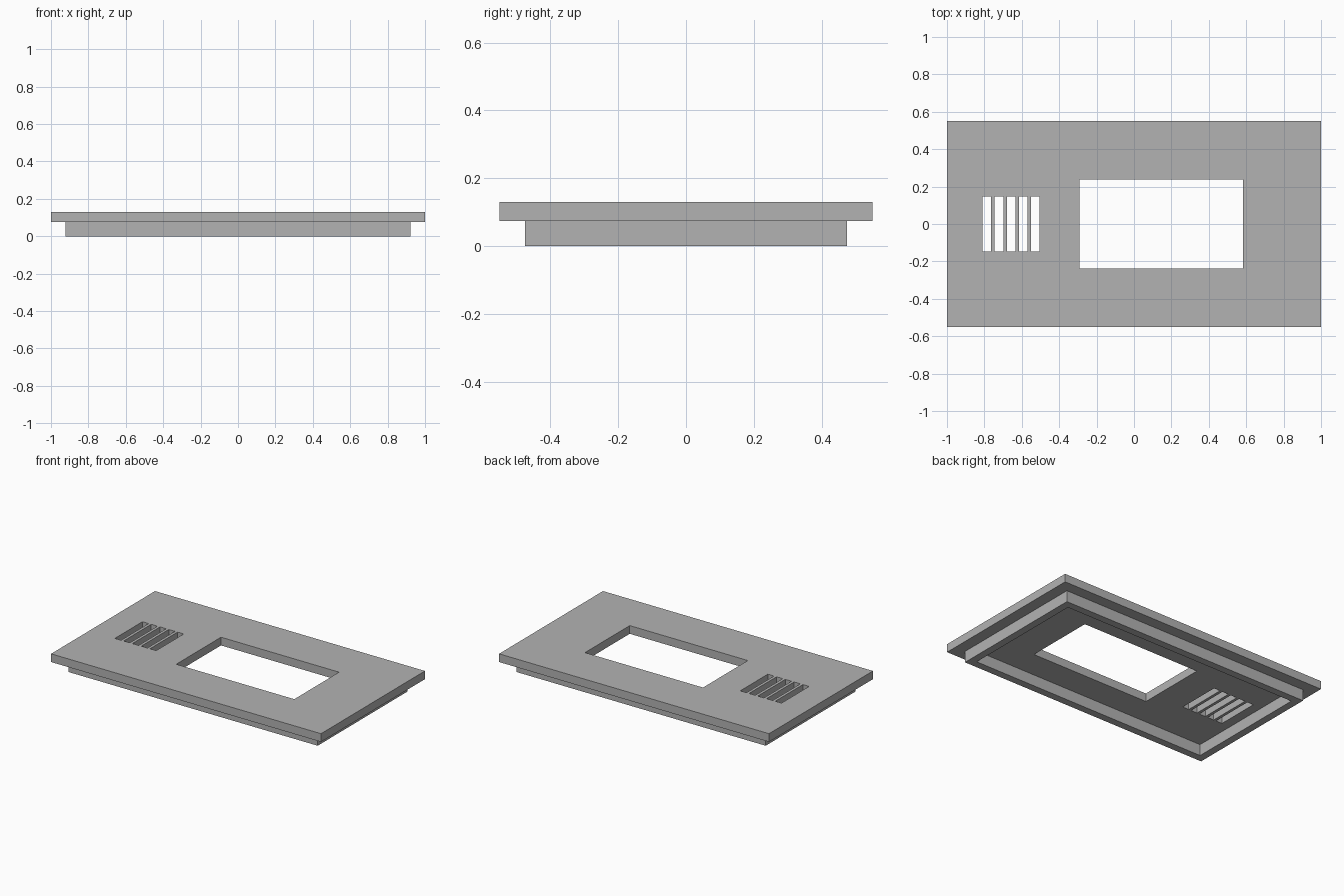
import bpy
import bmesh
from mathutils import Matrix, Vector

cube = bpy.data.objects.get("Cube")
if cube:
    bpy.data.objects.remove(cube, do_unlink=True)

grey = bpy.data.materials.new("plain_grey")
grey.use_nodes = True
colour = (0.45, 0.45, 0.45, 1)
grey.diffuse_color = colour
grey.node_tree.nodes["Principled BSDF"].inputs["Base Color"].default_value = colour


def boxes(name, bounds):
    """One object holding a box for each (low corner, high corner) pair."""
    bm = bmesh.new()
    for low, high in bounds:
        low, high = Vector(low), Vector(high)
        place = Matrix.Translation((low + high) / 2) @ Matrix.Diagonal((high - low).to_4d())
        bmesh.ops.create_cube(bm, size=1, matrix=place)
    mesh = bpy.data.meshes.new(name)
    bm.to_mesh(mesh)
    bm.free()
    mesh.materials.append(grey)
    obj = bpy.data.objects.new(name, mesh)
    bpy.context.collection.objects.link(obj)
    return obj


def combine(target, tool, operation):
    """Apply a boolean and discard the tool."""
    tool.hide_render = True
    mod = target.modifiers.new(tool.name, "BOOLEAN")
    mod.operation, mod.solver, mod.object = operation, "EXACT", tool
    bpy.context.view_layer.objects.active = target
    bpy.ops.object.modifier_apply(modifier=mod.name)
    bpy.data.objects.remove(tool, do_unlink=True)


TOP, STEP = 0.13, 0.075
LIP_X, LIP_Y, WALL = 0.923, 0.475, 0.05

# Cover plate with a smaller stepped block underneath
panel = boxes("cover_panel", [((-1, -0.55, STEP), (1, 0.55, TOP))])
lip = boxes("lip_block", [((-LIP_X, -LIP_Y, 0), (LIP_X, LIP_Y, STEP))])
combine(panel, lip, "UNION")

# Hollow the block so that only a rim remains
inner_x, inner_y = LIP_X - WALL, LIP_Y - WALL
cavity = boxes("cavity_cutter", [((-inner_x, -inner_y, -0.1), (inner_x, inner_y, STEP))])
combine(panel, cavity, "DIFFERENCE")

# Display window and five vent slots
openings = [((-0.292, -0.237, -0.1), (0.583, 0.237, 0.3))]
for i in range(5):
    x = -0.81 + 0.065 * i
    openings.append(((x, -0.146, -0.1), (x + 0.046, 0.146, 0.3)))
combine(panel, boxes("opening_cutter", openings), "DIFFERENCE")
